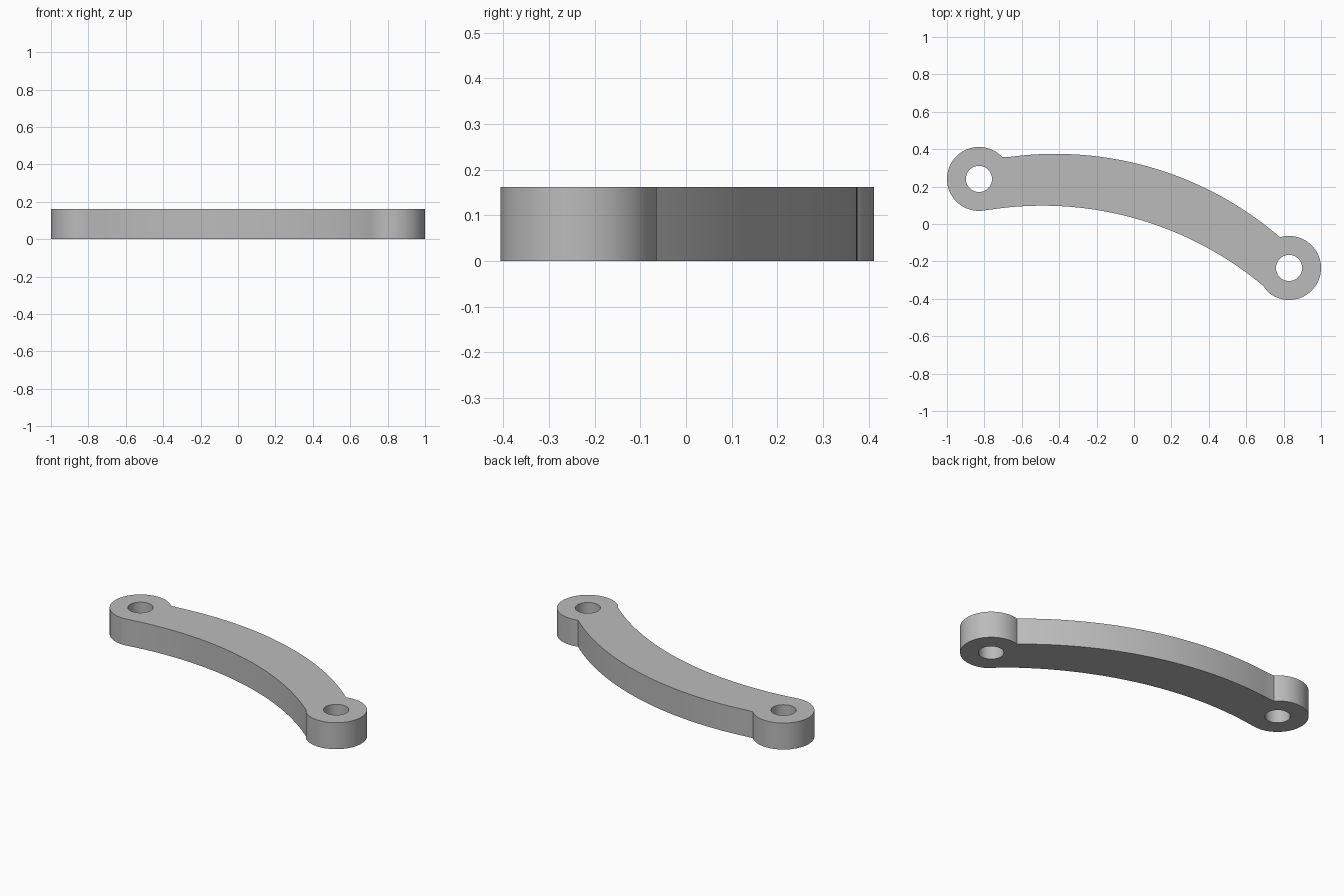
import bpy, bmesh, math
from mathutils import Vector

old = bpy.data.objects.get("Cube")
if old:
    bpy.data.objects.remove(old, do_unlink=True)

THICK = 0.162
BOSS_R, HOLE_R, BOW_R = 0.171, 0.07, 1.84
left_eye = Vector((-0.829, 0.241))
right_eye = Vector((0.829, -0.235))
outer_mid = Vector((-0.42, 0.375 - BOW_R))   # centre of the rear bow arc
inner_mid = Vector((-0.49, 0.098 - BOW_R))   # centre of the front bow arc

# Points where the bow meets the round ends
rear_left, rear_right = Vector((-0.705, 0.357)), Vector((0.78, -0.068))
front_left, front_right = Vector((-0.797, 0.073)), Vector((0.717, -0.363))


def arc(centre, radius, start, end, steps, ccw):
    """Points along an arc from the direction of start to that of end."""
    a = math.atan2(*(start - centre).yx)
    b = math.atan2(*(end - centre).yx)
    sweep = (b - a) % math.tau if ccw else -((a - b) % math.tau)
    return [centre + radius * Vector((math.cos(a + sweep * i / steps),
                                      math.sin(a + sweep * i / steps)))
            for i in range(steps + 1)]


def circle(centre, radius, steps):
    return [centre + radius * Vector((math.cos(math.tau * i / steps),
                                      math.sin(math.tau * i / steps)))
            for i in range(steps)]


# Outline: left end, front bow, right end, rear bow
outline = arc(left_eye, BOSS_R, rear_left, front_left, 48, True)
outline += arc(inner_mid, BOW_R, front_left, front_right, 40, False)[1:-1]
outline += arc(right_eye, BOSS_R, front_right, rear_right, 48, True)
outline += arc(outer_mid, BOW_R, rear_right, rear_left, 40, True)[1:-1]

# Fill the outline around both pin holes, then raise it to full thickness
bm = bmesh.new()
edges = []
for loop in (outline, circle(left_eye, HOLE_R, 40), circle(right_eye, HOLE_R, 40)):
    verts = [bm.verts.new((p.x, p.y, 0)) for p in loop]
    edges += [bm.edges.new((v, verts[i - 1])) for i, v in enumerate(verts)]
bmesh.ops.triangle_fill(bm, edges=edges, use_beauty=True, normal=(0, 0, 1))
raised = bmesh.ops.extrude_face_region(bm, geom=bm.faces[:], use_keep_orig=True)
bmesh.ops.translate(bm, vec=(0, 0, THICK),
                    verts=[g for g in raised["geom"] if isinstance(g, bmesh.types.BMVert)])
bmesh.ops.recalc_face_normals(bm, faces=bm.faces[:])
mesh = bpy.data.meshes.new("curved_link_arm")
bm.to_mesh(mesh)
bm.free()

arm = bpy.data.objects.new("curved_link_arm", mesh)
bpy.context.collection.objects.link(arm)

# Plain grey
grey = bpy.data.materials.new("plain_grey")
grey.use_nodes = True
colour = (0.5, 0.5, 0.5, 1)
grey.diffuse_color = colour
grey.node_tree.nodes["Principled BSDF"].inputs["Base Color"].default_value = colour
mesh.materials.append(grey)

# Smooth round walls with crisp rims and joints
bpy.ops.object.select_all(action="DESELECT")
arm.select_set(True)
bpy.context.view_layer.objects.active = arm
bpy.ops.object.shade_smooth_by_angle(angle=math.radians(25))
